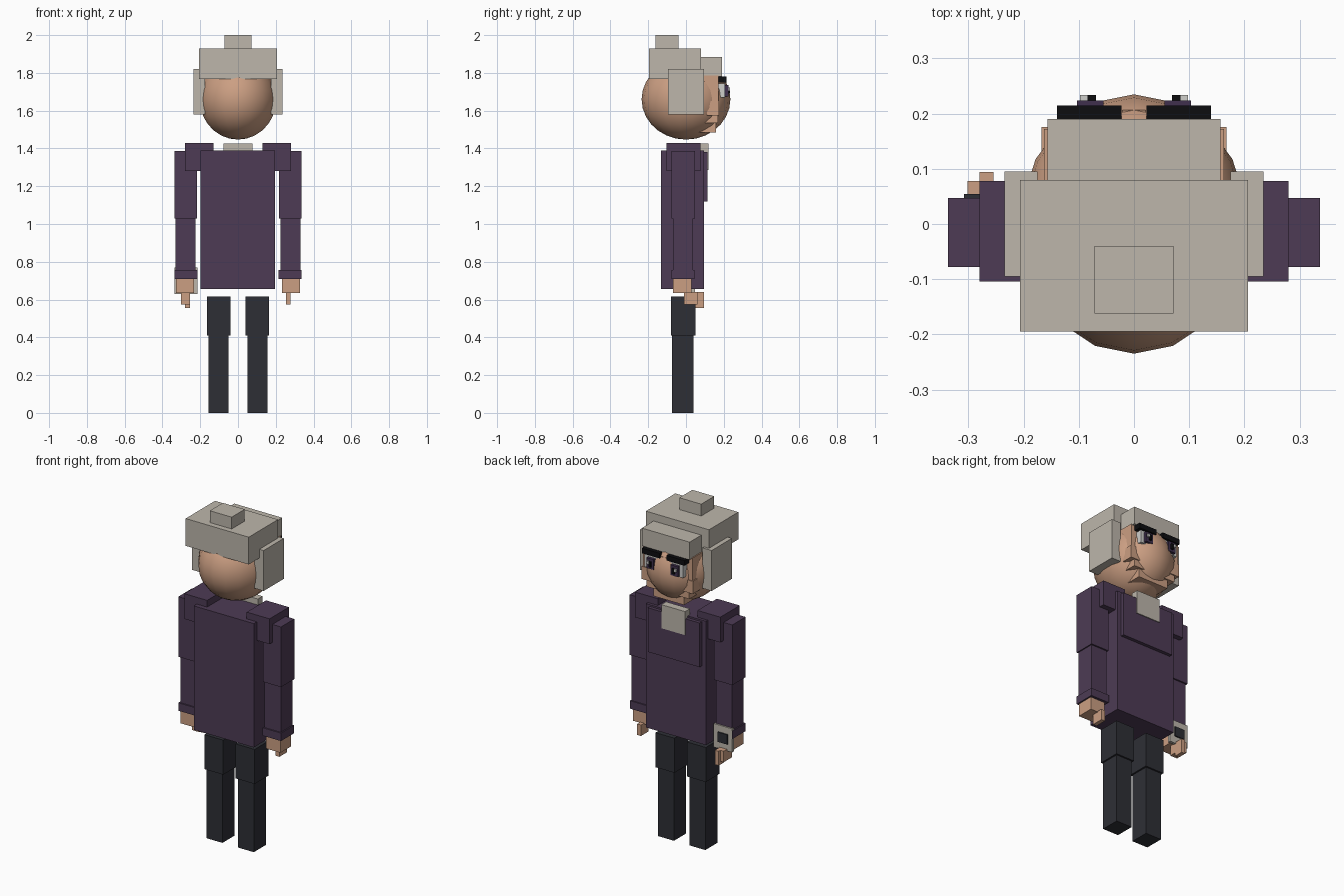
import bpy, bmesh, math
from mathutils import Matrix, Vector

cube = bpy.data.objects.get("Cube")
if cube:
    bpy.data.objects.remove(cube, do_unlink=True)


def material(name, rgb):
    m = bpy.data.materials.new(name)
    m.use_nodes = True
    col = (*rgb, 1.0)
    m.diffuse_color = col
    bsdf = next(n for n in m.node_tree.nodes if n.type == 'BSDF_PRINCIPLED')
    bsdf.inputs["Base Color"].default_value = col
    return m


PURPLE = material("plum_cloth", (0.075, 0.044, 0.090))
HAIR = material("warm_grey", (0.51, 0.47, 0.41))
SKIN = material("skin", (0.60, 0.345, 0.225))
PANTS = material("charcoal", (0.027, 0.028, 0.036))
BLACK = material("black", (0.004, 0.004, 0.005))
WHITE = material("eye_white", (0.62, 0.62, 0.60))
IRIS = material("iris_violet", (0.05, 0.03, 0.075))
LIPS = material("lip_red", (0.30, 0.04, 0.05))


def finish(name, bm, mat):
    me = bpy.data.meshes.new(name)
    bm.to_mesh(me)
    bm.free()
    me.materials.append(mat)
    ob = bpy.data.objects.new(name, me)
    bpy.context.collection.objects.link(ob)
    return ob


def box(name, mat, x, y, z):
    """Box given its (min, max) range on each axis."""
    lo, hi = Vector((x[0], y[0], z[0])), Vector((x[1], y[1], z[1]))
    bm = bmesh.new()
    bmesh.ops.create_cube(bm, size=1.0)
    bmesh.ops.transform(bm, verts=bm.verts,
                        matrix=Matrix.Translation((lo + hi) / 2) @ Matrix.Diagonal((*(hi - lo), 1)))
    return finish(name, bm, mat)


def pair(name, mat, x, y, z):
    """Matching boxes on the left (+x) and right (-x)."""
    box("left_" + name, mat, x, y, z)
    box("right_" + name, mat, (-x[1], -x[0]), y, z)


# Head
bm = bmesh.new()
bmesh.ops.create_uvsphere(bm, u_segments=18, v_segments=14, radius=1.0)
bmesh.ops.transform(bm, verts=bm.verts,
                    matrix=Matrix.Translation((0, 0, 1.66)) @ Matrix.Diagonal((0.206, 0.235, 0.213, 1)))
for f in bm.faces:
    f.smooth = True
finish("head", bm, SKIN)

# Hair
box("bun", HAIR, (-0.072, 0.072), (-0.162, -0.04), (1.93, 2.0))
box("hair_top", HAIR, (-0.207, 0.207), (-0.195, 0.08), (1.768, 1.93))
box("hair_fringe", HAIR, (-0.157, 0.157), (0.06, 0.19), (1.78, 1.885))
pair("hair_side", HAIR, (0.175, 0.235), (-0.095, 0.095), (1.58, 1.82))

# Face
box("face", SKIN, (-0.163, 0.163), (0.08, 0.172), (1.60, 1.785))
pair("cheek", SKIN, (0.10, 0.168), (0.11, 0.176), (1.575, 1.65))
box("jaw", SKIN, (-0.14, 0.14), (0.06, 0.17), (1.535, 1.60))
box("chin", SKIN, (-0.10, 0.10), (0.06, 0.16), (1.485, 1.535))
box("nose_bridge", SKIN, (-0.021, 0.021), (0.16, 0.207), (1.66, 1.76))
box("nose", SKIN, (-0.021, 0.021), (0.16, 0.213), (1.62, 1.66))
box("upper_lip", LIPS, (-0.035, 0.035), (0.165, 0.185), (1.592, 1.607))
box("lower_lip", LIPS, (-0.045, 0.045), (0.165, 0.181), (1.575, 1.592))
pair("eyebrow", BLACK, (0.023, 0.14), (0.165, 0.215), (1.75, 1.78))
pair("eye", WHITE, (0.036, 0.126), (0.165, 0.207), (1.67, 1.745))
pair("iris", IRIS, (0.055, 0.103), (0.2, 0.224), (1.676, 1.737))
pair("pupil", BLACK, (0.069, 0.084), (0.22, 0.234), (1.69, 1.722))
pair("eye_glint", WHITE, (0.084, 0.098), (0.22, 0.234), (1.705, 1.722))

# Torso
box("torso", PURPLE, (-0.198, 0.196), (-0.132, 0.095), (0.655, 1.39))
box("chest_panel", PURPLE, (-0.17, 0.17), (0.07, 0.115), (1.118, 1.38))
box("shirt_collar", HAIR, (-0.078, 0.078), (0.075, 0.12), (1.285, 1.425))
pair("shoulder", PURPLE, (0.13, 0.28), (-0.104, 0.078), (1.28, 1.43))

# Arms
pair("upper_arm", PURPLE, (0.218, 0.337), (-0.078, 0.047), (1.03, 1.387))
pair("forearm", PURPLE, (0.224, 0.33), (-0.07, 0.038), (0.74, 1.03))
pair("cuff", PURPLE, (0.215, 0.337), (-0.078, 0.045), (0.71, 0.757))
pair("hand", SKIN, (0.232, 0.328), (-0.07, 0.03), (0.635, 0.71))
box("left_thumb", SKIN, (0.254, 0.279), (-0.01, 0.06), (0.575, 0.64))
box("right_fingers", SKIN, (-0.302, -0.255), (0.0, 0.078), (0.575, 0.64))
box("right_thumb", SKIN, (-0.28, -0.255), (0.04, 0.094), (0.555, 0.64))

# Hand-held device
box("device", HAIR, (-0.335, -0.215), (0.03, 0.047), (0.63, 0.77))
box("device_screen", PANTS, (-0.308, -0.245), (0.045, 0.054), (0.672, 0.73))

# Legs
pair("thigh", PANTS, (0.041, 0.165), (-0.08, 0.05), (0.41, 0.615))
pair("shin", PANTS, (0.051, 0.155), (-0.073, 0.04), (0.0, 0.41))
